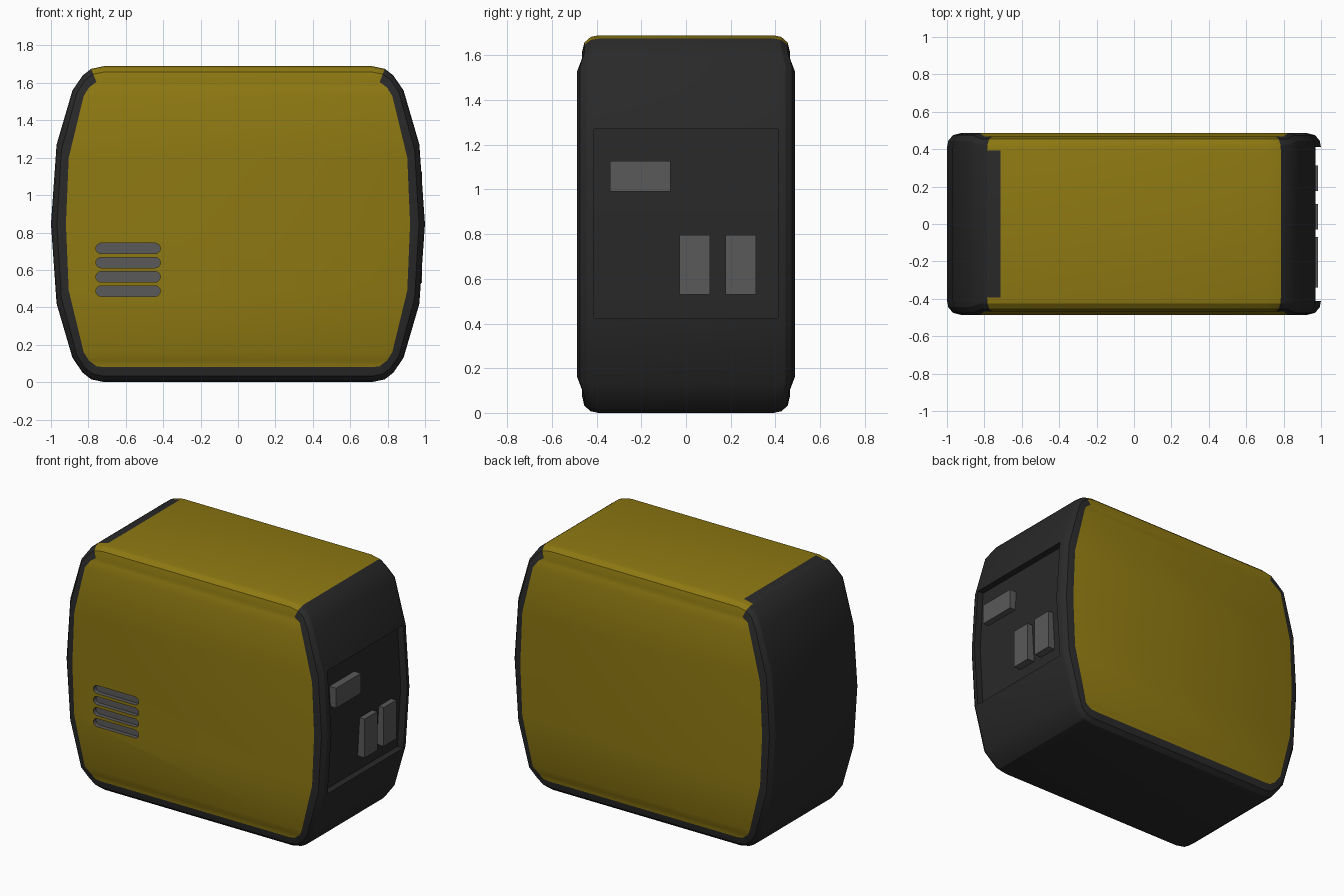
import bpy, bmesh
from math import sin, cos, pi, radians

if "Cube" in bpy.data.objects:
    bpy.data.objects.remove(bpy.data.objects["Cube"])

H = 1.69


def material(name, rgb):
    m = bpy.data.materials.new(name)
    m.diffuse_color = (*rgb, 1)
    m.use_nodes = True
    m.node_tree.nodes["Principled BSDF"].inputs["Base Color"].default_value = m.diffuse_color
    return m


MATS = [material("dark_shell", (0.022, 0.022, 0.022)),
        material("gold_panel", (0.27, 0.19, 0.006)),
        material("grey_trim", (0.1, 0.1, 0.1))]
DARK, GOLD, GREY = range(3)


def make_object(name, bm):
    bmesh.ops.recalc_face_normals(bm, faces=bm.faces)
    me = bpy.data.meshes.new(name)
    bm.to_mesh(me)
    bm.free()
    ob = bpy.data.objects.new(name, me)
    bpy.context.collection.objects.link(ob)
    for m in MATS:
        me.materials.append(m)
    return ob


def prism(name, pts, y0, y1, mat):
    """Extrude an xz outline along y."""
    bm = bmesh.new()
    a = [bm.verts.new((x, y0, z)) for x, z in pts]
    b = [bm.verts.new((x, y1, z)) for x, z in pts]
    n = len(pts)
    bm.faces.new(a)
    bm.faces.new(b[::-1])
    for i in range(n):
        j = (i + 1) % n
        bm.faces.new((a[i], b[i], b[j], a[j]))
    for f in bm.faces:
        f.material_index = mat
    return make_object(name, bm)


def full_outline(quarter):
    """Mirror a top-right quarter to the bottom, then to the left."""
    right = quarter + [(x, H - z) for x, z in quarter[-2::-1]]
    return right + [(-x, z) for x, z in right[::-1]]


# Body: barrel-shaped outline lofted along y with rounded front and back rims
outer = full_outline([(.715, 1.69), (.785, 1.675), (.83, 1.64),
                      (.885, 1.56), (.97, 1.27), (1.0, .845)])
inner = full_outline([(.715, 1.61), (.757, 1.605), (.797, 1.575),
                      (.825, 1.53), (.905, 1.2), (.92, .845)])
steps = [(1, .487), (.4, .475), (.09, .445), (0, .41)]
rings = [(t, -y) for t, y in steps] + [(t, y) for t, y in steps[::-1]]
n = len(outer)
bm = bmesh.new()
loops = []
for t, y in rings:
    loop = []
    for (ox, oz), (ix, iz) in zip(outer, inner):
        f = 1 if abs(iz - H / 2) < .69 else .958
        loop.append(bm.verts.new((ox + (ix - ox) * t, y * f, oz + (iz - oz) * t)))
    loops.append(loop)
for k in range(len(rings) - 1):
    for i in range(n):
        j = (i + 1) % n
        face = bm.faces.new((loops[k][i], loops[k][j], loops[k + 1][j], loops[k + 1][i]))
        if i in (n - 1, 0) or (i == n - 2 and k != 3):
            face.material_index = GOLD
for loop in (loops[0], loops[-1]):
    for i in range(n // 2 - 1):
        face = bm.faces.new((loop[i], loop[i + 1], loop[n - 2 - i], loop[n - 1 - i]))
        face.material_index = GOLD
body = make_object("body", bm)

# Cutters: curved side recess and four rounded vent slots
cutters = [prism("recess_cutter", [(1.2, .425), (.925, .425), (.95, .845),
                                   (.925, 1.27), (1.2, 1.27)], -.412, .412, DARK)]
r = .028
for z in (.487, .563, .639, .715):
    arc = [pi / 2 + pi * s / 8 for s in range(9)]
    pts = [(-.76 + r + r * cos(a), z + r * sin(a)) for a in arc]
    pts += [(-.415 - r - r * cos(a), z - r * sin(a)) for a in arc]
    cutters.append(prism("vent_cutter", pts, -.6, -.457, GREY))

bpy.context.view_layer.objects.active = body
for c in cutters:
    mod = body.modifiers.new("cut", 'BOOLEAN')
    mod.operation = 'DIFFERENCE'
    mod.solver = 'EXACT'
    mod.object = c
    bpy.ops.object.modifier_apply(modifier=mod.name)
    bpy.data.objects.remove(c)

bpy.ops.object.select_all(action='DESELECT')
body.select_set(True)
bpy.ops.object.shade_smooth_by_angle(angle=radians(25))

# Side buttons
for name, y0, y1, z0, z1 in (("wide_button", -.34, -.07, .99, 1.127),
                             ("tall_button_front", -.03, .107, .53, .796),
                             ("tall_button_back", .177, .314, .53, .796)):
    prism(name, [(.9, z0), (.985, z0), (.985, z1), (.9, z1)], y0, y1, GREY)
